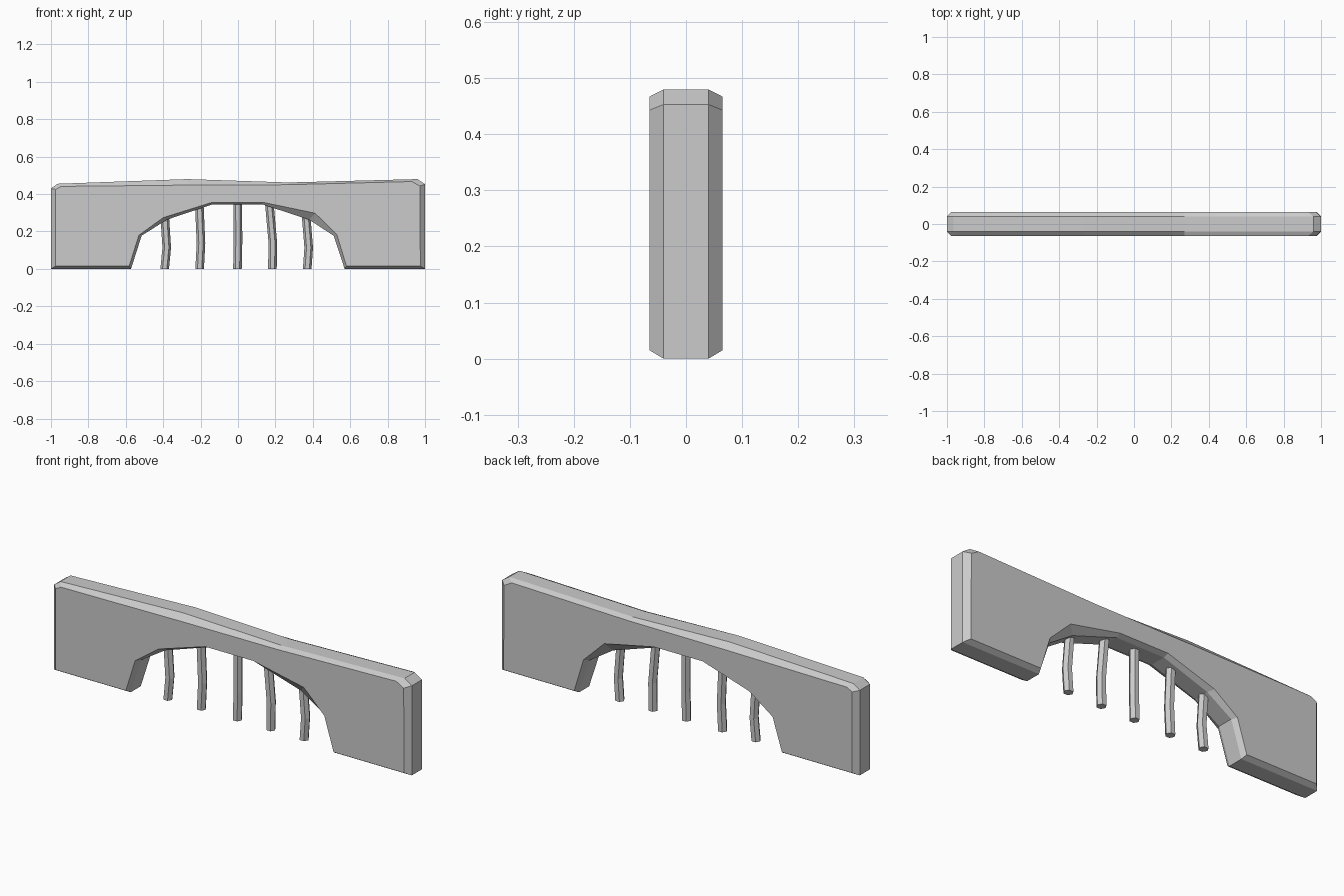
import bpy, bmesh, math

if "Cube" in bpy.data.objects:
    bpy.data.objects.remove(bpy.data.objects["Cube"])


def make_object(name, rings):
    """Skin a list of closed rings and cap both ends."""
    bm = bmesh.new()
    loops = [[bm.verts.new(p) for p in ring] for ring in rings]
    for a, b in zip(loops, loops[1:]):
        for i in range(len(a)):
            j = (i + 1) % len(a)
            bm.faces.new((a[i], a[j], b[j], b[i]))
    bm.faces.new(loops[0][::-1])
    bm.faces.new(loops[-1])
    bmesh.ops.recalc_face_normals(bm, faces=bm.faces)
    mesh = bpy.data.meshes.new(name)
    bm.to_mesh(mesh)
    bm.free()
    obj = bpy.data.objects.new(name, mesh)
    bpy.context.collection.objects.link(obj)
    return obj


# Wall: full outline in the middle, slightly inset outline on the two faces
core = [(-1, 0), (-0.572, 0), (-0.515, 0.178), (-0.38, 0.263), (-0.135, 0.345),
        (0.13, 0.345), (0.38, 0.263), (0.512, 0.177), (0.57, 0), (1, 0),
        (1, 0.453), (0.96, 0.48), (0.27, 0.462), (-0.27, 0.48),
        (-0.965, 0.455), (-1, 0.43)]
face = [(-0.975, 0.015), (-0.582, 0.015), (-0.53, 0.18), (-0.4, 0.274), (-0.138, 0.356),
        (0.133, 0.356), (0.412, 0.298), (0.528, 0.185), (0.58, 0.015), (0.975, 0.015),
        (0.972, 0.443), (0.93, 0.467), (0.27, 0.45), (-0.27, 0.448),
        (-0.945, 0.441), (-0.975, 0.425)]
layers = [(face, -0.065), (core, -0.04), (core, 0.04), (face, 0.065)]
make_object("arched_wall", [[(x, y, z) for x, z in outline] for outline, y in layers])

# Bars: thin, slightly bent six-sided posts (x at bottom, middle, top; top z)
bars = [(-0.392, -0.381, -0.392, 0.285), (-0.205, -0.198, -0.207, 0.345),
        (-0.003, 0.0, -0.001, 0.36), (0.184, 0.186, 0.167, 0.355),
        (0.37, 0.378, 0.364, 0.285)]
for n, (x0, x1, x2, top) in enumerate(bars, 1):
    rings = []
    for x, z in ((x0, 0), (x1, top * 0.4), (x2, top)):
        rings.append([(x + 0.023 * math.cos(math.tau * k / 6),
                       0.023 * math.sin(math.tau * k / 6), z) for k in range(6)])
    make_object(f"bar_{n}", rings)
